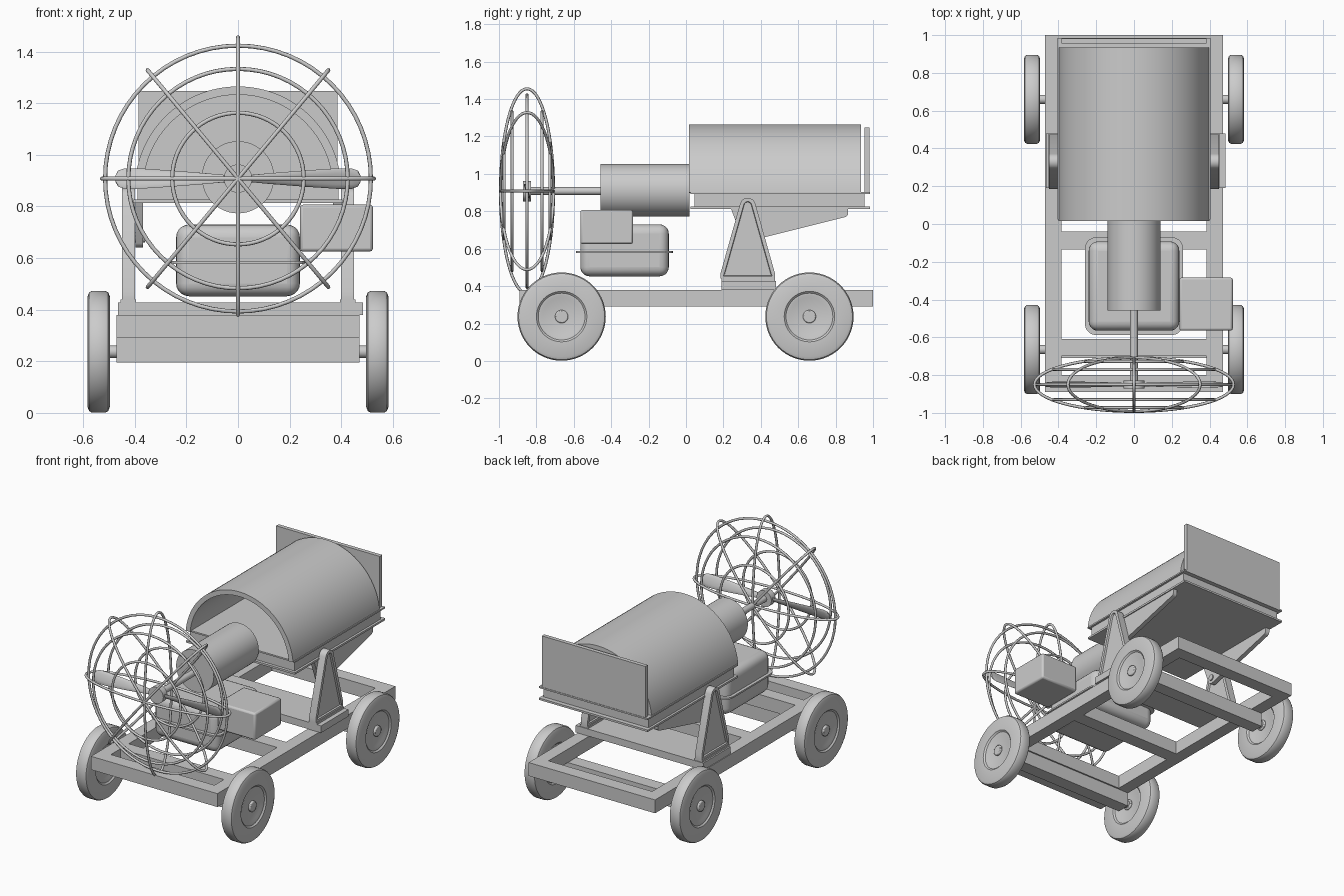
import bpy, bmesh
from math import sin, cos, pi, radians, atan2, sqrt
from mathutils import Matrix, Vector

if "Cube" in bpy.data.objects:
    bpy.data.objects.remove(bpy.data.objects["Cube"])


def make(name, bm, smooth=True, bevel=0, segs=2):
    bmesh.ops.recalc_face_normals(bm, faces=bm.faces)
    me = bpy.data.meshes.new(name)
    bm.to_mesh(me)
    bm.free()
    ob = bpy.data.objects.new(name, me)
    bpy.context.collection.objects.link(ob)
    if bevel:
        m = ob.modifiers.new("bevel", 'BEVEL')
        m.width, m.segments = bevel, segs
    if smooth:
        bpy.context.view_layer.objects.active = ob
        ob.select_set(True)
        bpy.ops.object.shade_smooth_by_angle(angle=radians(35))
        ob.select_set(False)
    return ob


def box(name, x, y, z, bevel=0, segs=2):
    bm = bmesh.new()
    bmesh.ops.create_cube(bm, size=1)
    for v in bm.verts:
        v.co = [(r[0] + r[1]) / 2 + c * (r[1] - r[0]) for r, c in zip((x, y, z), v.co)]
    return make(name, bm, bevel > 0, bevel, segs)


def rod(name, p, q, r, segs=32, bevel=0):
    p, q = Vector(p), Vector(q)
    bm = bmesh.new()
    mat = Matrix.Translation((p + q) / 2) @ (q - p).to_track_quat('Z', 'Y').to_matrix().to_4x4()
    bmesh.ops.create_cone(bm, cap_ends=True, segments=segs, radius1=r, radius2=r,
                          depth=(q - p).length, matrix=mat)
    return make(name, bm, True, bevel)


def plate(name, pts, x0, x1, recess=0):
    """Extrude a (y, z) outline along x, with an optional inset panel on both faces."""
    bm = bmesh.new()
    f = bm.faces.new([bm.verts.new((x0, y, z)) for y, z in pts])
    g = bmesh.ops.extrude_face_region(bm, geom=[f])
    for v in g['geom']:
        if isinstance(v, bmesh.types.BMVert):
            v.co.x = x1
    bmesh.ops.recalc_face_normals(bm, faces=bm.faces)
    if recess:
        big = [f for f in bm.faces if len(f.verts) > 4]
        bmesh.ops.inset_individual(bm, faces=big, thickness=0.02)
        bmesh.ops.inset_individual(bm, faces=big, thickness=0.003, depth=-recess)
    return make(name, bm)


def arc(cy, cz, r, a0, a1, n=8):
    return [(cy + r * cos(radians(a0 + (a1 - a0) * i / n)),
             cz + r * sin(radians(a0 + (a1 - a0) * i / n))) for i in range(n + 1)]


def loop_tube(name, pts, r):
    """Closed round wire through the points."""
    cu = bpy.data.curves.new(name, 'CURVE')
    cu.dimensions, cu.bevel_depth, cu.bevel_resolution = '3D', r, 2
    s = cu.splines.new('POLY')
    s.points.add(len(pts) - 1)
    for p, c in zip(s.points, pts):
        p.co = (*c, 1)
    s.use_cyclic_u = True
    bpy.context.collection.objects.link(bpy.data.objects.new(name, cu))


# Chassis: side rails, cross members, axle beams and support plate
for s in (-1, 1):
    box("side_rail", sorted((s * 0.385, s * 0.47)), (-0.89, 1.0), (0.29, 0.38))
for y0, y1 in ((-0.89, -0.80), (-0.70, -0.61), (-0.135, -0.04), (0.91, 1.0)):
    box("cross_member", (-0.385, 0.385), (y0, y1), (0.29, 0.38))
box("pivot_base", (-0.465, 0.485), (0.19, 0.48), (0.38, 0.427))

# Wheels, hubs and axles
tyre = [(0.028, 0.0), (0.028, 0.10), (0.034, 0.115), (0.034, 0.125), (0.043, 0.135),
        (0.043, 0.215), (0.037, 0.23), (0.026, 0.236)]
profile = tyre + [(-x, r) for x, r in reversed(tyre)]
for y in (-0.665, 0.66):
    box("axle_beam", (-0.47, 0.47), (y - 0.045, y + 0.045), (0.195, 0.29))
    rod("axle", (-0.54, y, 0.237), (0.54, y, 0.237), 0.024)
    for s in (-1, 1):
        bm = bmesh.new()
        vs = [bm.verts.new((x + s * 0.54, y, 0.237 + r)) for x, r in profile]
        es = [bm.edges.new(p) for p in zip(vs, vs[1:])]
        bmesh.ops.spin(bm, geom=vs + es, cent=(0, y, 0.237), axis=(1, 0, 0),
                       angle=2 * pi, steps=56)
        bmesh.ops.remove_doubles(bm, verts=bm.verts, dist=1e-4)
        make("wheel", bm)
        rod("wheel_hub", (s * 0.50, y, 0.237), (s * 0.582, y, 0.237), 0.035, bevel=0.006)

# Pivot supports and tilting brackets under the tray
tri = [(0.185, 0.44), (0.475, 0.44), (0.475, 0.47)] + arc(0.33, 0.83, 0.042, 15, 165) + [(0.185, 0.47)]
arm = ([(0.24, 0.815)] + arc(0.33, 0.675, 0.035, 210, 285)
       + arc(0.845, 0.79, 0.022, -75, 0, 4) + [(0.867, 0.815)])
for s in (-1, 1):
    plate("pivot_foot", [(0.19, 0.42), (0.475, 0.42), (0.475, 0.44), (0.19, 0.44)], s * 0.395, s * 0.455)
    plate("pivot_support", tri, s * 0.40, s * 0.45, 0.012)
    plate("tilt_bracket", arm, s * 0.368, s * 0.398)
rod("pivot_pin", (-0.43, 0.33, 0.68), (-0.36, 0.33, 0.68), 0.02)
rod("pivot_pin", (0.36, 0.33, 0.68), (0.43, 0.33, 0.68), 0.02)

# Tray, arched cover and tailboard
box("tray_floor", (-0.405, 0.405), (0.025, 0.985), (0.813, 0.826))
box("tray_body", (-0.39, 0.39), (0.045, 0.955), (0.826, 0.893))
box("tray_lip", (-0.405, 0.405), (0.025, 0.985), (0.893, 0.903))
box("tailboard", (-0.385, 0.385), (0.955, 0.982), (0.90, 1.247))
bm = bmesh.new()
outline = arc(0, 0.865, 0.40, 5, 175, 48) + arc(0, 0.865, 0.368, 175, 5, 48)
rings = [[bm.verts.new((x, y, z)) for x, z in outline] for y in (0.015, 0.935)]
n = len(outline)
for i in range(n):
    j = (i + 1) % n
    bm.faces.new((rings[0][i], rings[0][j], rings[1][j], rings[1][i]))
for r in rings:
    for i in range(n // 2 - 1):
        bm.faces.new((r[i], r[i + 1], r[n - 2 - i], r[n - 1 - i]))
make("arched_cover", bm)

# Motor barrel, shaft, engine tank and side box
rod("motor_barrel", (0, -0.457, 0.913), (0, 0.02, 0.913), 0.14, 48)
rod("drive_shaft", (0, -0.85, 0.908), (0, -0.45, 0.908), 0.021)
box("engine_tank", (-0.24, 0.24), (-0.565, -0.092), (0.452, 0.73), 0.05, 5)
fl = box("tank_flange", (-0.26, 0.26), (-0.588, -0.07), (0.577, 0.588))
bm = bmesh.new()
bm.from_mesh(fl.data)
bmesh.ops.bevel(bm, geom=[e for e in bm.edges if abs(e.verts[0].co.z - e.verts[1].co.z) > 0.005],
                offset=0.06, segments=5, affect='EDGES', profile=0.5)
bm.to_mesh(fl.data)
bm.free()
box("control_box", (0.24, 0.523), (-0.565, -0.283), (0.625, 0.807), 0.012)

# Propeller: hub and two twisted blades
CY, CZ = -0.85, 0.908
rod("propeller_hub", (0, CY - 0.022, CZ), (0, CY + 0.022, CZ), 0.055)
stations = [(0.03, 0.012), (0.12, 0.021), (0.25, 0.031), (0.38, 0.039), (0.44, 0.039),
            (0.465, 0.03), (0.475, 0.012)]
for s in (-1, 1):
    bm = bmesh.new()
    prev = None
    for x, w in stations:
        tw = radians(50 - 50 * x) * s
        ring = []
        for k in range(12):
            a = 2 * pi * k / 12
            u, v = w * 1.05 * cos(a), 0.007 * sin(a)
            ring.append(bm.verts.new((s * x, CY + u * cos(tw + pi / 2) * 0.7 - v * sin(tw + pi / 2),
                                      CZ + u * abs(cos(tw * 0.5)) + v * cos(tw + pi / 2))))
        if prev:
            for k in range(12):
                bm.faces.new((prev[k], prev[(k + 1) % 12], ring[(k + 1) % 12], ring[k]))
        else:
            bm.faces.new(ring)
        prev = ring
    bm.faces.new(prev)
    make("propeller_blade", bm)

# Propeller guard: flattened wire globe of hoops and meridians
for r, dy in ((0.515, 0), (0.425, -0.08), (0.425, 0.08), (0.255, -0.122), (0.255, 0.122)):
    loop_tube("guard_ring", [(r * cos(2 * pi * i / 64), CY + dy, CZ + r * sin(2 * pi * i / 64))
                             for i in range(64)], 0.008)
for dx, dz in ((0.527, 0), (0.0, 0.547), (0.35, 0.42), (-0.35, 0.42)):
    loop_tube("guard_meridian", [(dx * cos(2 * pi * i / 64), CY + 0.142 * sin(2 * pi * i / 64),
                                  CZ + dz * cos(2 * pi * i / 64)) for i in range(64)], 0.008)
